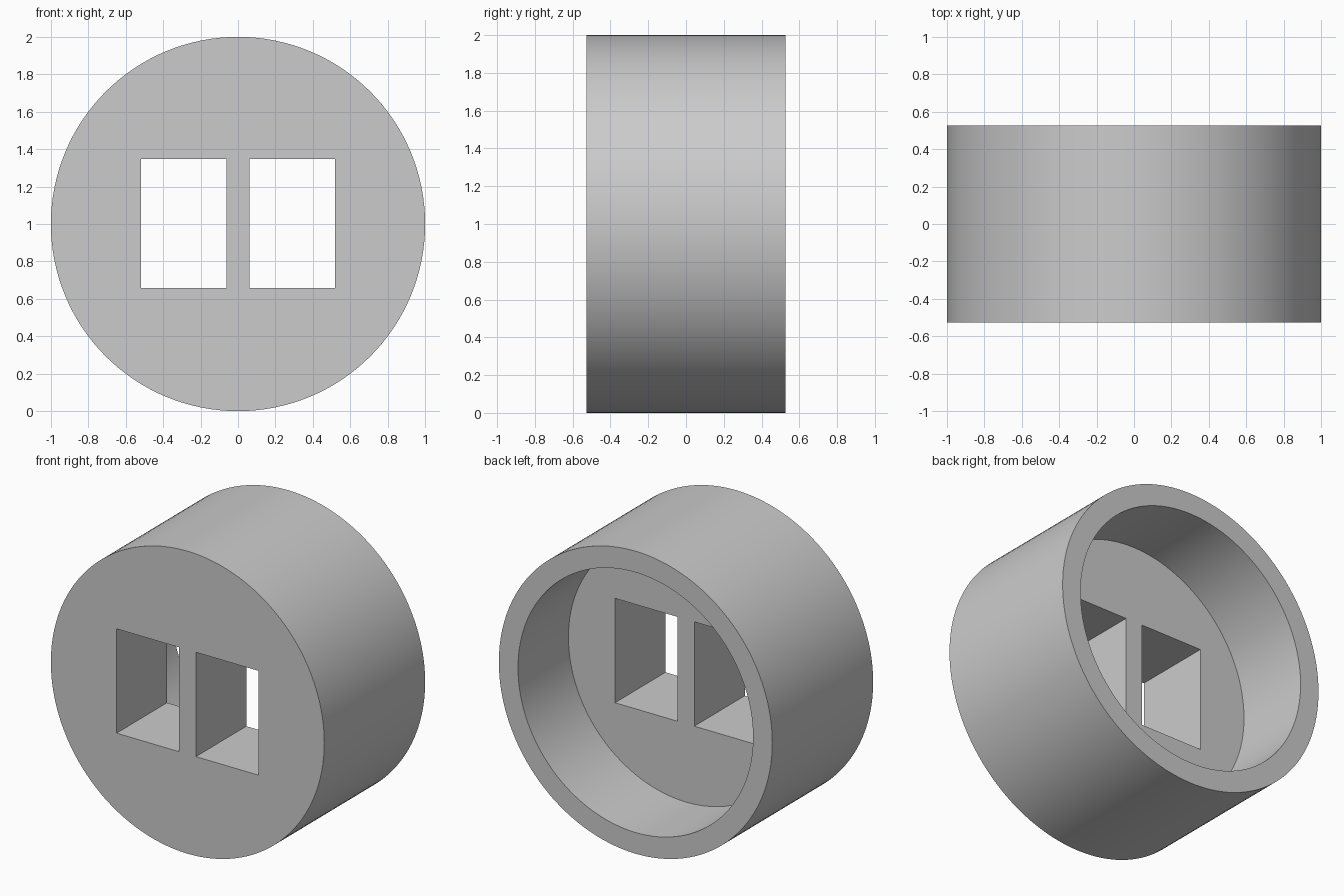
import bpy
from math import radians

RADIUS, HALF_DEPTH, INNER_RADIUS = 1.0, 0.527, 0.86
FLOOR_Y = 0.0            # where the rear recess stops
CENTRE_Z = 1.0

cube = bpy.data.objects.get("Cube")
if cube:
    bpy.data.objects.remove(cube, do_unlink=True)

grey = bpy.data.materials.new("plain grey")
grey.use_nodes = True
colour = (0.6, 0.6, 0.6, 1)
grey.diffuse_color = colour
grey.node_tree.nodes["Principled BSDF"].inputs["Base Color"].default_value = colour


def drum(name, radius, y0, y1):
    """Cylinder lying along y."""
    bpy.ops.mesh.primitive_cylinder_add(
        vertices=128, radius=radius, depth=y1 - y0,
        location=(0, (y0 + y1) / 2, CENTRE_Z), rotation=(radians(90), 0, 0))
    ob = bpy.context.object
    ob.name = name
    ob.data.materials.append(grey)
    return ob


def block(name, x, z, width, height):
    """Box running right through the drum along y."""
    bpy.ops.mesh.primitive_cube_add(size=1, location=(x, 0, z))
    ob = bpy.context.object
    ob.name = name
    ob.scale = (width, 3, height)
    ob.data.materials.append(grey)
    return ob


# Drum body
body = drum("round_body", RADIUS, -HALF_DEPTH, HALF_DEPTH)

# Rear recess and the two rectangular openings
cutters = [drum("recess_cutter", INNER_RADIUS, FLOOR_Y, HALF_DEPTH + 0.2)]
for side, label in ((-1, "right"), (1, "left")):
    cutters.append(block(label + "_window_cutter", side * 0.29, 1.003, 0.458, 0.69))

bpy.context.view_layer.update()
bpy.ops.object.select_all(action='DESELECT')
body.select_set(True)
bpy.context.view_layer.objects.active = body
for cutter in cutters:
    cutter.hide_render = True
    cut = body.modifiers.new(cutter.name, 'BOOLEAN')
    cut.operation = 'DIFFERENCE'
    cut.solver = 'EXACT'
    cut.object = cutter
    bpy.ops.object.modifier_apply(modifier=cut.name)
for cutter in cutters:
    bpy.data.objects.remove(cutter, do_unlink=True)

# Smooth curved walls, crisp rims
bpy.ops.object.shade_smooth_by_angle(angle=radians(30))
